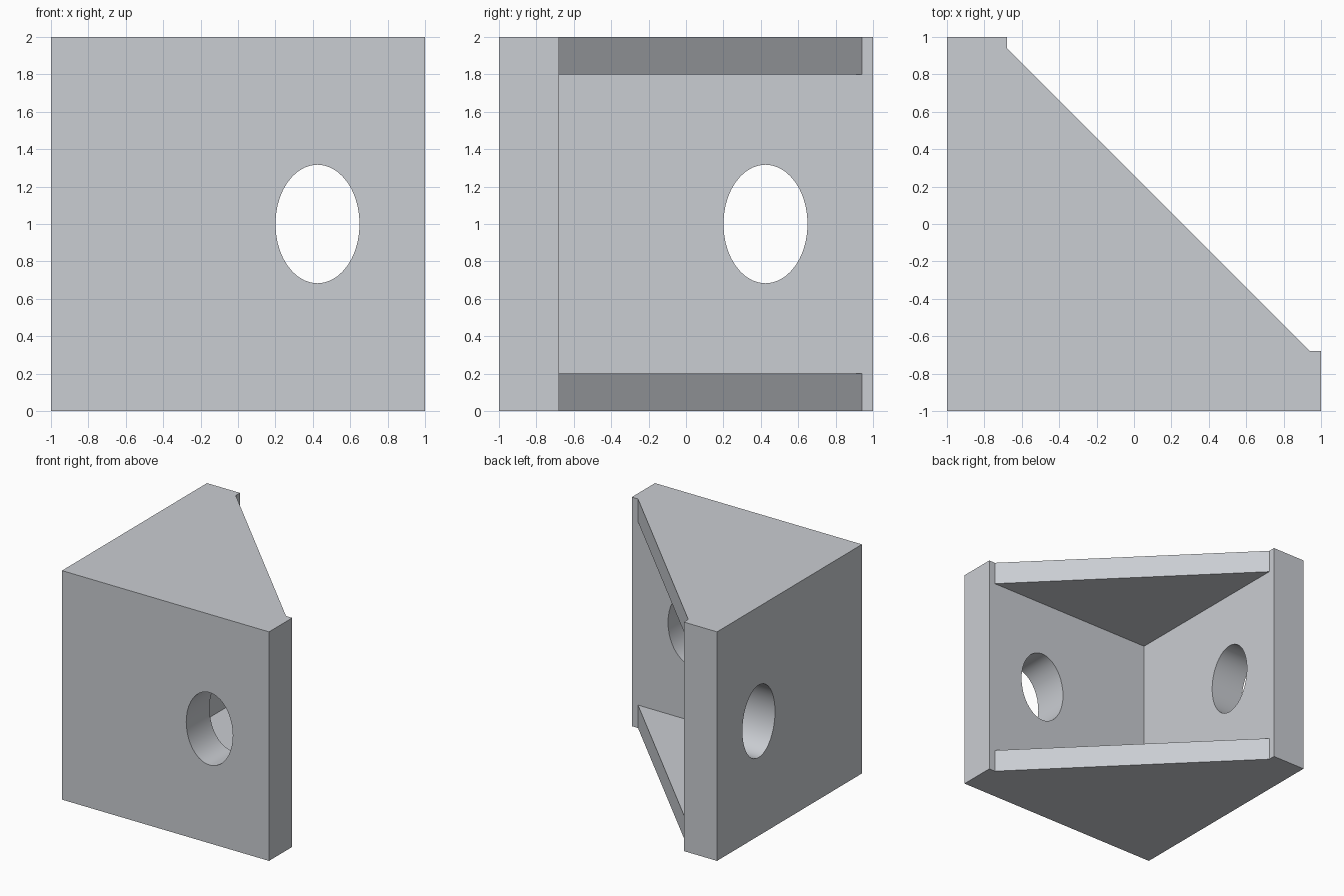
import bpy
import bmesh
from math import pi
from mathutils import Matrix

cube = bpy.data.objects.get("Cube")
if cube:
    bpy.data.objects.remove(cube, do_unlink=True)

WALL = -0.68          # inner face of both walls
TIP = 0.94            # where the sloped edge meets the walls
LEVELS = (0.0, 0.2, 1.8, 2.0)   # plate faces from bottom to top

grey = bpy.data.materials.new("light grey")
grey.use_nodes = True
colour = (0.59, 0.61, 0.645, 1)
grey.diffuse_color = colour
grey.node_tree.nodes["Principled BSDF"].inputs["Base Color"].default_value = colour


def add_object(name, bm):
    bmesh.ops.recalc_face_normals(bm, faces=bm.faces)
    mesh = bpy.data.meshes.new(name)
    bm.to_mesh(mesh)
    bm.free()
    mesh.materials.append(grey)
    obj = bpy.data.objects.new(name, mesh)
    bpy.context.collection.objects.link(obj)
    return obj


# Bracket: two walls at right angles, joined by a plate at top and bottom
outline = {"A": (-1, -1), "B": (1, -1), "C": (1, WALL), "D": (TIP, WALL),
           "E": (WALL, TIP), "F": (WALL, 1), "G": (-1, 1), "P": (WALL, WALL)}
bm = bmesh.new()
verts = {}


def face(*corners):
    """Face from corner names such as D2: outline point D at level 2."""
    for c in corners:
        if c not in verts:
            verts[c] = bm.verts.new((*outline[c[0]], LEVELS[int(c[1])]))
    bm.faces.new([verts[c] for c in corners])


for level in "03":                                   # outer top and bottom
    face(*(p + level for p in "ABCDEFG"))
for a, b in ("AB", "BC", "FG", "GA"):                # outer wall faces
    face(a + "0", b + "0", b + "3", a + "3")
for a, b in ("CD", "FE"):                            # narrow ledges by the slope
    face(a + "0", b + "0", b + "1", b + "2", b + "3", a + "3")
for lo, hi in ("01", "23"):                          # sloped plate edges
    face("D" + lo, "E" + lo, "E" + hi, "D" + hi)
for level in "12":                                   # pocket floor and ceiling
    face("P" + level, "D" + level, "E" + level)
for a in "DE":                                       # inner wall faces
    face("P1", a + "1", a + "2", "P2")
bracket = add_object("corner_bracket", bm)

# Oval bolt hole through each wall
cutters = []
for name, turn in (("front_hole_cutter", 0), ("side_hole_cutter", 1)):
    bm = bmesh.new()
    bmesh.ops.create_cone(bm, cap_ends=True, segments=40, radius1=1, radius2=1, depth=0.7)
    shape = (Matrix.Translation((0.425, -0.84, 1.0))
             @ Matrix.Diagonal((0.225, 1, 0.317, 1))
             @ Matrix.Rotation(pi / 2, 4, "X"))
    if turn:                                         # mirror across the x = y plane
        shape = Matrix(((0, 1, 0, 0), (1, 0, 0, 0), (0, 0, 1, 0), (0, 0, 0, 1))) @ shape
    bmesh.ops.transform(bm, matrix=shape, verts=bm.verts)
    cutter = add_object(name, bm)
    cutter.hide_render = True
    cutters.append(cutter)
    cut = bracket.modifiers.new(name, "BOOLEAN")
    cut.operation = "DIFFERENCE"
    cut.solver = "EXACT"
    cut.object = cutter

# Apply the cuts, then smooth only the hole walls
bpy.ops.object.select_all(action="DESELECT")
bracket.select_set(True)
bpy.context.view_layer.objects.active = bracket
for modifier in list(bracket.modifiers):
    bpy.ops.object.modifier_apply(modifier=modifier.name)
for cutter in cutters:
    bpy.data.objects.remove(cutter, do_unlink=True)
bpy.ops.object.shade_smooth_by_angle()
